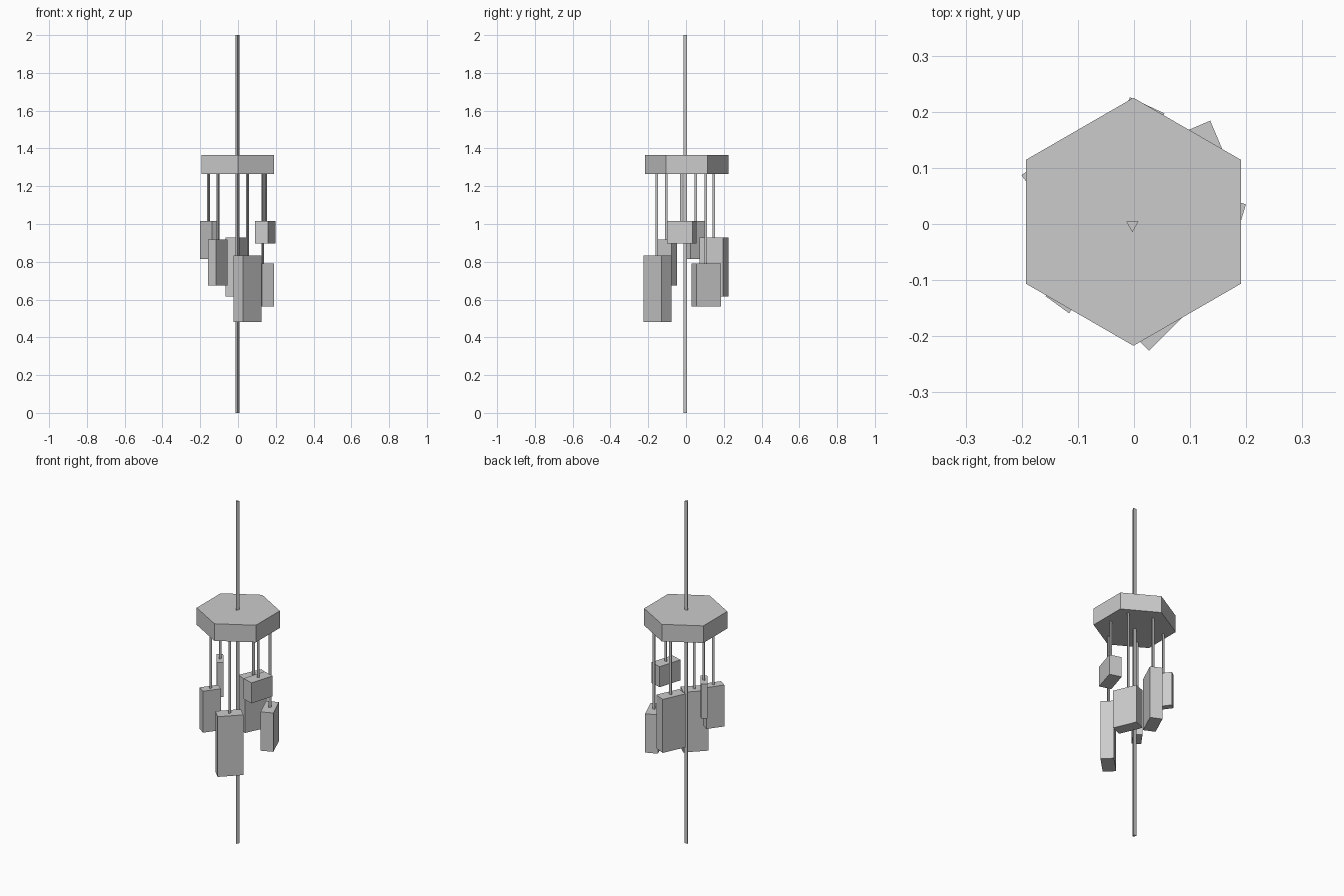
import bpy
from math import radians, pi

if "Cube" in bpy.data.objects:
    bpy.data.objects.remove(bpy.data.objects["Cube"])


def prism(name, sides, radius, x, y, z0, z1, turn=0.0):
    bpy.ops.mesh.primitive_cylinder_add(vertices=sides, radius=radius, depth=z1 - z0,
                                        location=(x, y, (z0 + z1) / 2),
                                        rotation=(0, 0, turn))
    bpy.context.object.name = name


def block(name, x, y, z0, z1, length, width, angle):
    bpy.ops.mesh.primitive_cube_add(size=1, location=(x, y, (z0 + z1) / 2),
                                    rotation=(0, 0, radians(angle)))
    ob = bpy.context.object
    ob.name = name
    ob.scale = (length, width, z1 - z0)


DISC_BOTTOM, DISC_TOP = 1.265, 1.365

# central three-sided rod and hexagonal top plate
prism("central_rod", 3, 0.0125, -0.003, -0.002, 0, 2, pi)
prism("top_plate", 6, 0.221, -0.001, 0.004, DISC_BOTTOM, DISC_TOP)

# hanging blocks: x, y, bottom, top, length, width, angle
blocks = [
    (-0.155, 0.055, 0.815, 1.017, 0.105, 0.036, -54),
    (-0.107, -0.103, 0.675, 0.917, 0.101, 0.052, 54),
    (-0.006, 0.148, 0.615, 0.928, 0.140, 0.068, 65),
    (0.050, -0.152, 0.480, 0.832, 0.138, 0.072, 45),
    (0.131, 0.106, 0.563, 0.790, 0.140, 0.070, -67),
    (0.145, -0.022, 0.897, 1.017, 0.141, 0.071, 73),
]
for i, (x, y, z0, z1, length, width, angle) in enumerate(blocks, 1):
    block(f"hanging_block_{i}", x, y, z0, z1, length, width, angle)
    # thin cord from the plate down to the block
    prism(f"cord_{i}", 3, 0.009, x, y, z1 - 0.005, DISC_BOTTOM + 0.005, pi)
